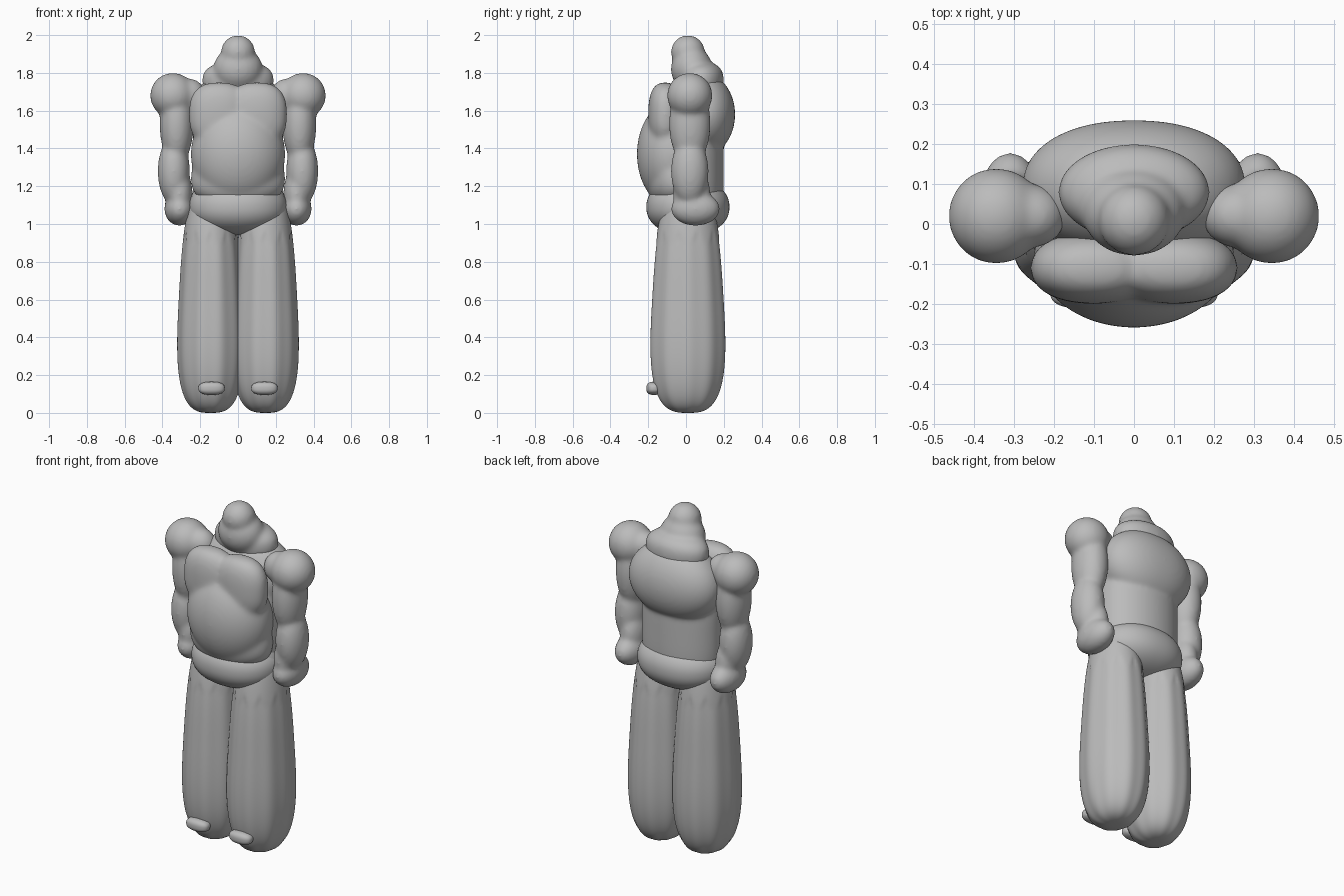
import bpy, bmesh, math
from mathutils import Vector

cube = bpy.data.objects.get("Cube")
if cube:
    bpy.data.objects.remove(cube)

grey = bpy.data.materials.new("matte grey")
grey.use_nodes = True
grey.diffuse_color = (.5, .5, .5, 1)
grey.node_tree.nodes["Principled BSDF"].inputs["Base Color"].default_value = grey.diffuse_color


def pillow(bm, centre, radii, boxy=2, upright=2, taper=0, flute=0, hem=None, rows=48, segs=80):
    """Add a rounded form: boxy squares its plan, upright its sides, taper thins the top."""
    centre, radii = Vector(centre), Vector(radii)
    loops = []
    for row in range(1, rows):
        height = -math.cos(math.pi * row / rows)
        spread = (1 - abs(height) ** upright) ** (1 / upright) * (1 - taper * height)
        loop = []
        for k in range(segs):
            angle = math.tau * k / segs
            c, s = math.cos(angle), math.sin(angle)
            # Flutes stop at a zigzag hem
            point_down = abs(k / 8 % 1 - .5)
            above = hem and centre.z + radii.z * height > hem - point_down / 8
            swell = spread * (1 + flute * (1 if above else math.cos(angle * 10)))
            x = math.copysign(abs(c) ** (2 / boxy), c) * swell
            y = math.copysign(abs(s) ** (2 / boxy), s) * swell
            loop.append(bm.verts.new(centre + radii * Vector((x, y, height))))
        loops.append(loop)
    for low, high in zip(loops, loops[1:]):
        for k in range(segs):
            n = (k + 1) % segs
            bm.faces.new((low[k], low[n], high[n], high[k]))
    bm.faces.new(reversed(loops[0]))
    bm.faces.new(loops[-1])


def part(name, *forms, blend=0):
    """Make one object from pillow forms; blend melts them together."""
    bm = bmesh.new()
    for form in forms:
        pillow(bm, **form)
    for face in bm.faces:
        face.smooth = True
    mesh = bpy.data.meshes.new(name)
    bm.to_mesh(mesh)
    bm.free()
    mesh.materials.append(grey)
    obj = bpy.data.objects.new(name, mesh)
    bpy.context.collection.objects.link(obj)
    if blend:
        melt = obj.modifiers.new("melt", "REMESH")
        melt.mode = "VOXEL"
        melt.voxel_size = .01
        melt.use_smooth_shade = True
        soften = obj.modifiers.new("soften", "SMOOTH")
        soften.factor = .5
        soften.iterations = blend


# Head: round crown over a wide hood
part("head",
     dict(centre=(0, .01, 1.91), radii=(.09, .09, .09)),
     dict(centre=(0, .03, 1.82), radii=(.13, .11, .12)),
     dict(centre=(0, .08, 1.76), radii=(.19, .12, .1), upright=2.5), blend=20)

# Paired chest muscles melting into a round belly
part("chest_and_belly",
     *[dict(centre=(x, -.11, 1.58), radii=(.16, .09, .17), boxy=2.2, upright=2.6)
       for x in (-.1, .1)],
     dict(centre=(0, -.07, 1.37), radii=(.25, .19, .28)),
     dict(centre=(0, -.06, 1.24), radii=(.25, .15, .15), upright=2.5), blend=24)

# Humped upper back flowing into the waist, and rounded briefs
part("back_and_waist",
     dict(centre=(0, .09, 1.58), radii=(.28, .17, .22), boxy=2.2),
     dict(centre=(0, .03, 1.3), radii=(.24, .17, .3), upright=4), blend=16)
part("briefs",
     dict(centre=(0, .01, 1.09), radii=(.26, .22, .15), boxy=2.2, upright=2.2))

for label, side in (("left", 1), ("right", -1)):
    def at(x, y, z):
        return side * x, y, z

    # Fluted leg with a rounded foot, a zigzag hem and a toe
    part(label + "_leg",
         dict(centre=at(.145, .01, .62), radii=(.165, .19, .62), upright=3,
              taper=.2, flute=.015, hem=.95, rows=80))
    part(label + "_toe",
         dict(centre=at(.14, -.17, .13), radii=(.07, .04, .035), boxy=2.5, upright=2.5))

    # Arm: ball shoulder, upper arm, bulging forearm, wrist and hand
    part(label + "_arm",
         dict(centre=at(.345, .02, 1.68), radii=(.12, .12, .12)),
         dict(centre=at(.26, .02, 1.68), radii=(.09, .08, .09)),
         dict(centre=at(.325, .02, 1.53), radii=(.09, .11, .22)),
         dict(centre=at(.34, .02, 1.28), radii=(.085, .1, .18)),
         dict(centre=at(.31, .03, 1.16), radii=(.07, .1, .14)),
         dict(centre=at(.31, .05, 1.08), radii=(.08, .13, .09)), blend=20)
